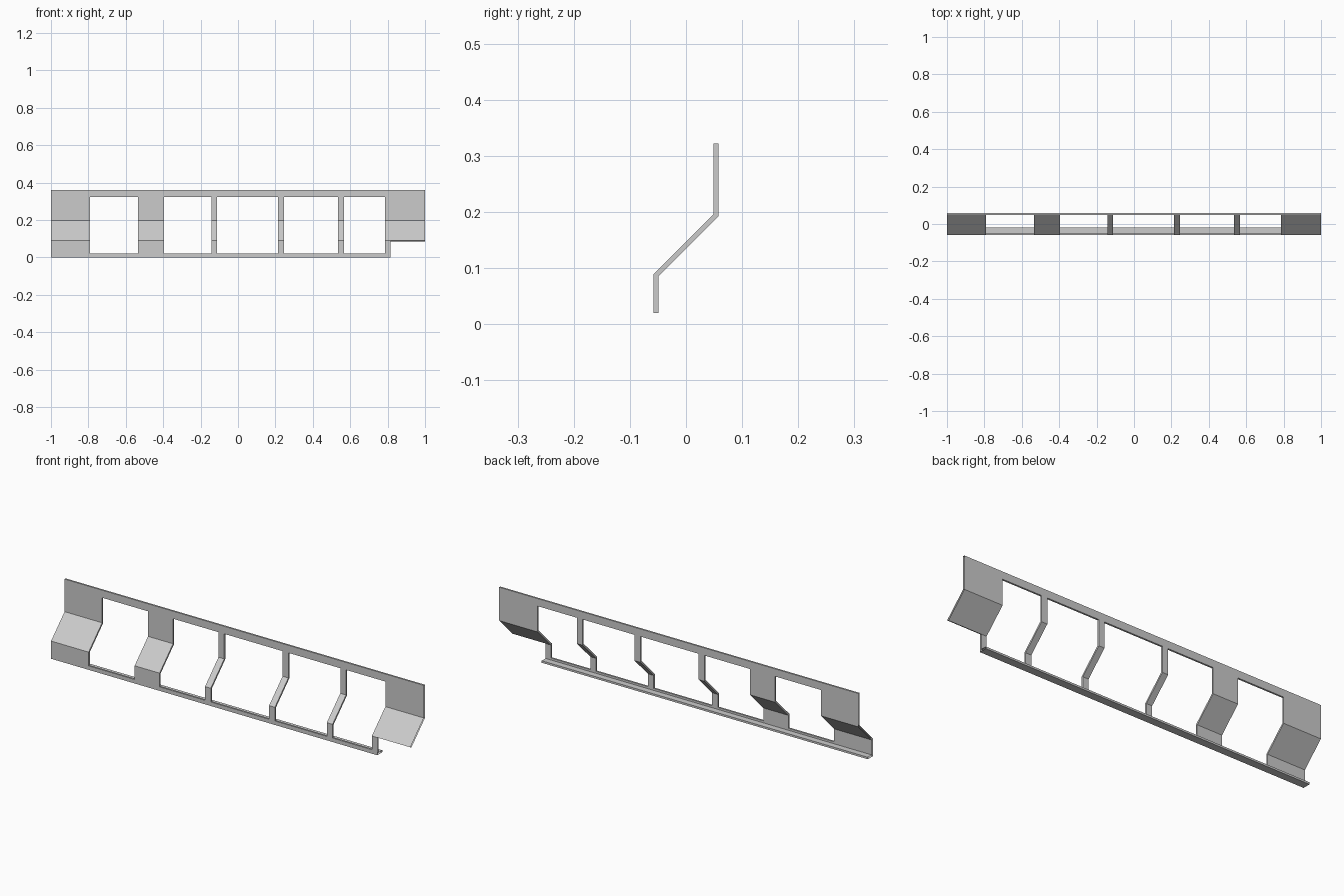
import bpy
import bmesh

if "Cube" in bpy.data.objects:
    bpy.data.objects.remove(bpy.data.objects["Cube"])

# Cross-section stations running from the ledge's rear edge up to the top:
# each is (front/outer y, z), (back/inner y, z)
stations = [
    ((-0.018, 0.000), (-0.018, 0.010)),   # rear edge of bottom ledge
    ((-0.058, 0.000), (-0.049, 0.010)),   # ledge corner
    ((-0.058, 0.020), (-0.049, 0.020)),   # window bottom
    ((-0.058, 0.089), (-0.049, 0.085)),   # lower bend
    ((0.049, 0.196), (0.058, 0.192)),     # upper bend
    ((0.049, 0.322), (0.058, 0.322)),     # window top
    ((0.049, 0.360), (0.058, 0.360)),     # top edge
]
# Column boundaries; odd columns up to 9 are windows, the last is the short wing
xs = [-1, -0.791, -0.535, -0.396, -0.143, -0.111, 0.214,
      0.246, 0.535, 0.567, 0.786, 0.816, 1]
rows, cols = len(stations) - 1, len(xs) - 1
WINDOWS = (1, 3, 5, 7, 9)


def solid(i, j):
    if not (0 <= i < cols and 0 <= j < rows):
        return False
    if i in WINDOWS and 2 <= j <= 4:
        return False
    return not (i == cols - 1 and j < 3)


bm = bmesh.new()
cache = {}


def vert(i, j, side):
    key = (i, j, side)
    if key not in cache:
        y, z = stations[j][side]
        cache[key] = bm.verts.new((xs[i], y, z))
    return cache[key]


def wall(a, b):
    # Thin face joining the front skin to the back skin
    bm.faces.new([vert(*a, 0), vert(*b, 0), vert(*b, 1), vert(*a, 1)])


for i in range(cols):
    for j in range(rows):
        if not solid(i, j):
            continue
        ring = [(i, j), (i + 1, j), (i + 1, j + 1), (i, j + 1)]
        # Front and back skins of the folded sheet
        bm.faces.new([vert(*p, 0) for p in ring])
        bm.faces.new([vert(*p, 1) for p in reversed(ring)])
        # Long edges and window sills
        if not solid(i, j - 1):
            wall(ring[1], ring[0])
        if not solid(i, j + 1):
            wall(ring[3], ring[2])
        # Window jambs; the outer ends of the sheet stay open
        if i - 1 in WINDOWS and not solid(i - 1, j):
            wall(ring[0], ring[3])
        if i + 1 in WINDOWS and not solid(i + 1, j):
            wall(ring[2], ring[1])

mesh = bpy.data.meshes.new("window_frame_panel")
bm.to_mesh(mesh)
bm.free()
obj = bpy.data.objects.new("window_frame_panel", mesh)
bpy.context.collection.objects.link(obj)
